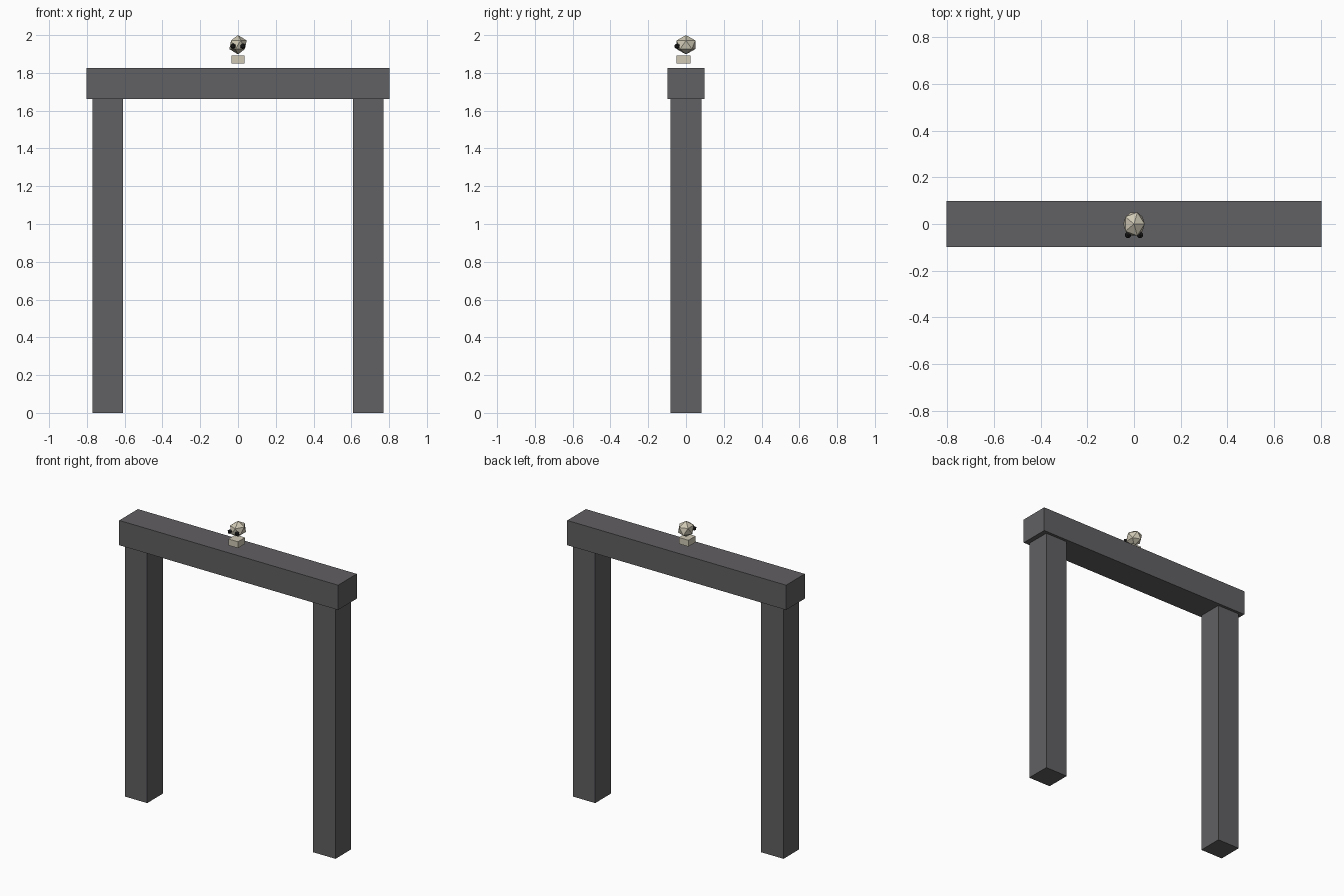
import bpy

cube = bpy.data.objects.get("Cube")
if cube:
    bpy.data.objects.remove(cube, do_unlink=True)


def material(name, rgb):
    mat = bpy.data.materials.new(name)
    mat.use_nodes = True
    mat.diffuse_color = (*rgb, 1)
    mat.node_tree.nodes["Principled BSDF"].inputs["Base Color"].default_value = (*rgb, 1)
    return mat


stone = material("dark stone", (0.12, 0.115, 0.122))
bone = material("bone", (0.62, 0.58, 0.46))
black = material("socket black", (0.015, 0.015, 0.015))


def finish(name, mat, scale):
    obj = bpy.context.object
    obj.name = name
    obj.scale = scale
    obj.data.materials.append(mat)
    return obj


def box(name, centre, size, mat):
    bpy.ops.mesh.primitive_cube_add(size=1, location=centre)
    return finish(name, mat, size)


def ball(name, centre, radius, mat, scale=(1, 1, 1)):
    bpy.ops.mesh.primitive_ico_sphere_add(subdivisions=1, radius=radius, location=centre)
    return finish(name, mat, scale)


# Gate: two posts under a lintel
for side, sign in (("left", 1), ("right", -1)):
    box(side + "_post", (sign * 0.69, 0, 0.831), (0.163, 0.163, 1.662), stone)
box("lintel", (0, 0, 1.745), (1.604, 0.196, 0.164), stone)

# Skull hovering over the lintel, with a separate jaw and eye sockets
ball("skull", (0, 0, 1.949), 0.051, bone, (1, 1.15, 1))
box("jaw", (0, -0.013, 1.87), (0.07, 0.074, 0.042), bone)
for side, sign in (("left", 1), ("right", -1)):
    ball(side + "_eye_socket", (sign * 0.026, -0.047, 1.941), 0.0155, black)
